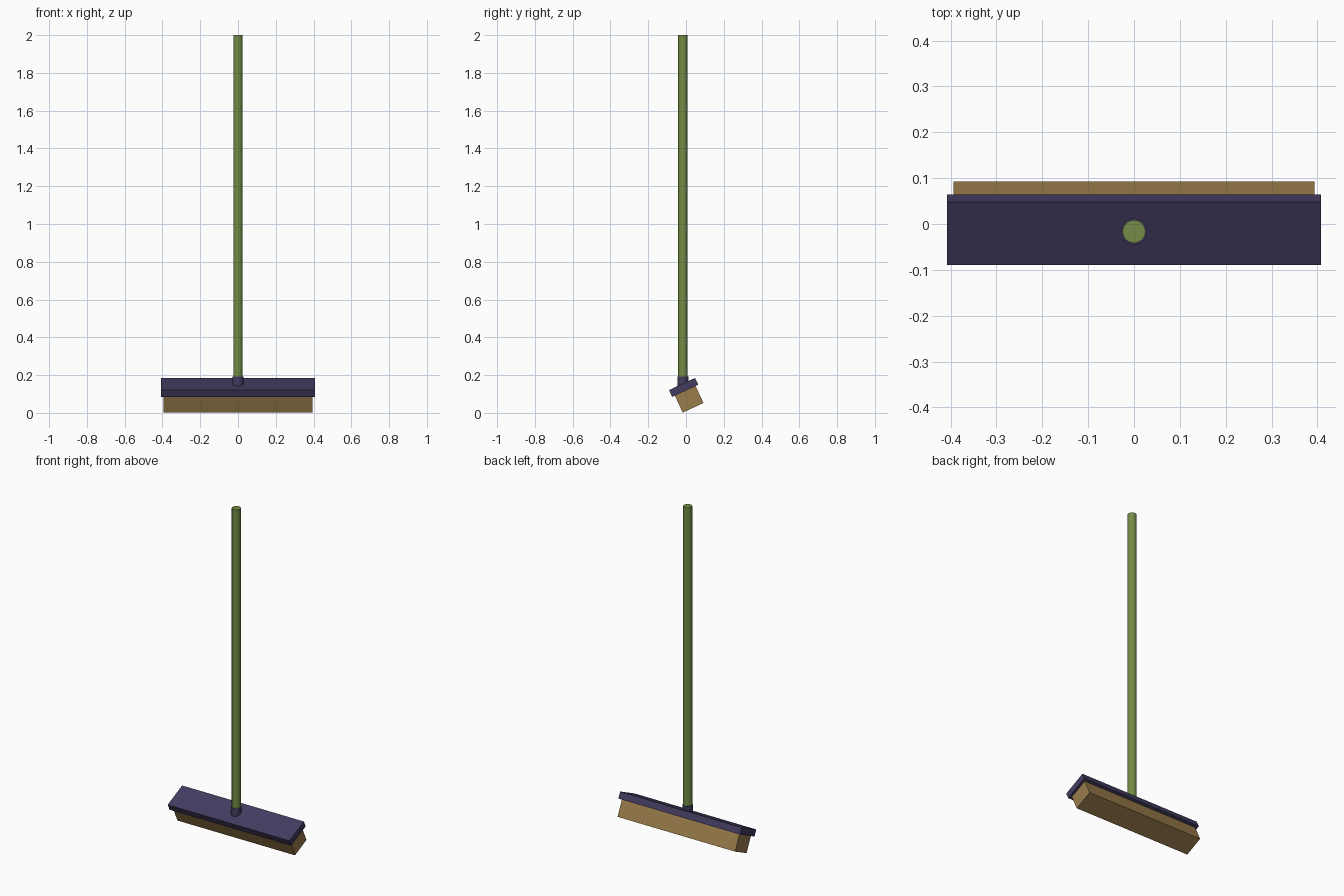
import bpy, math
from mathutils import Vector

if "Cube" in bpy.data.objects:
    bpy.data.objects.remove(bpy.data.objects["Cube"])

TILT = math.radians(25)
TOP = Vector((0, -0.021, 0.153))                              # middle of the board's upper face
DOWN = Vector((0, math.sin(TILT), -math.cos(TILT)))           # direction the bristles point


def material(name, colour):
    m = bpy.data.materials.new(name)
    m.diffuse_color = (*colour, 1)
    m.use_nodes = True
    m.node_tree.nodes["Principled BSDF"].inputs["Base Color"].default_value = m.diffuse_color
    return m


def tilted_box(name, size, depth, mat):
    """Box leaning with the head; depth is where its upper face lies below TOP."""
    bpy.ops.mesh.primitive_cube_add(size=1, location=TOP + DOWN * (depth + size[2] / 2),
                                    rotation=(TILT, 0, 0))
    o = bpy.context.object
    o.name = name
    o.scale = size
    o.data.materials.append(mat)


def post(name, radius, z0, z1, mat):
    bpy.ops.mesh.primitive_cylinder_add(vertices=24, radius=radius, depth=z1 - z0,
                                        location=(0, -0.0165, (z0 + z1) / 2))
    o = bpy.context.object
    o.name = name
    o.data.materials.append(mat)
    bpy.ops.object.shade_smooth_by_angle(angle=math.radians(30))


purple = material("dark purple", (0.056, 0.044, 0.115))
tan = material("bristle tan", (0.32, 0.2, 0.07))
green = material("handle green", (0.175, 0.262, 0.062))

# Head: board with bristle block underneath
tilted_box("board", (0.816, 0.152, 0.04), 0, purple)
tilted_box("bristles", (0.788, 0.121, 0.099), 0.04, tan)

# Socket and long handle
post("socket", 0.0285, 0.138, 0.192, purple)
post("handle", 0.025, 0.16, 2.0, green)
